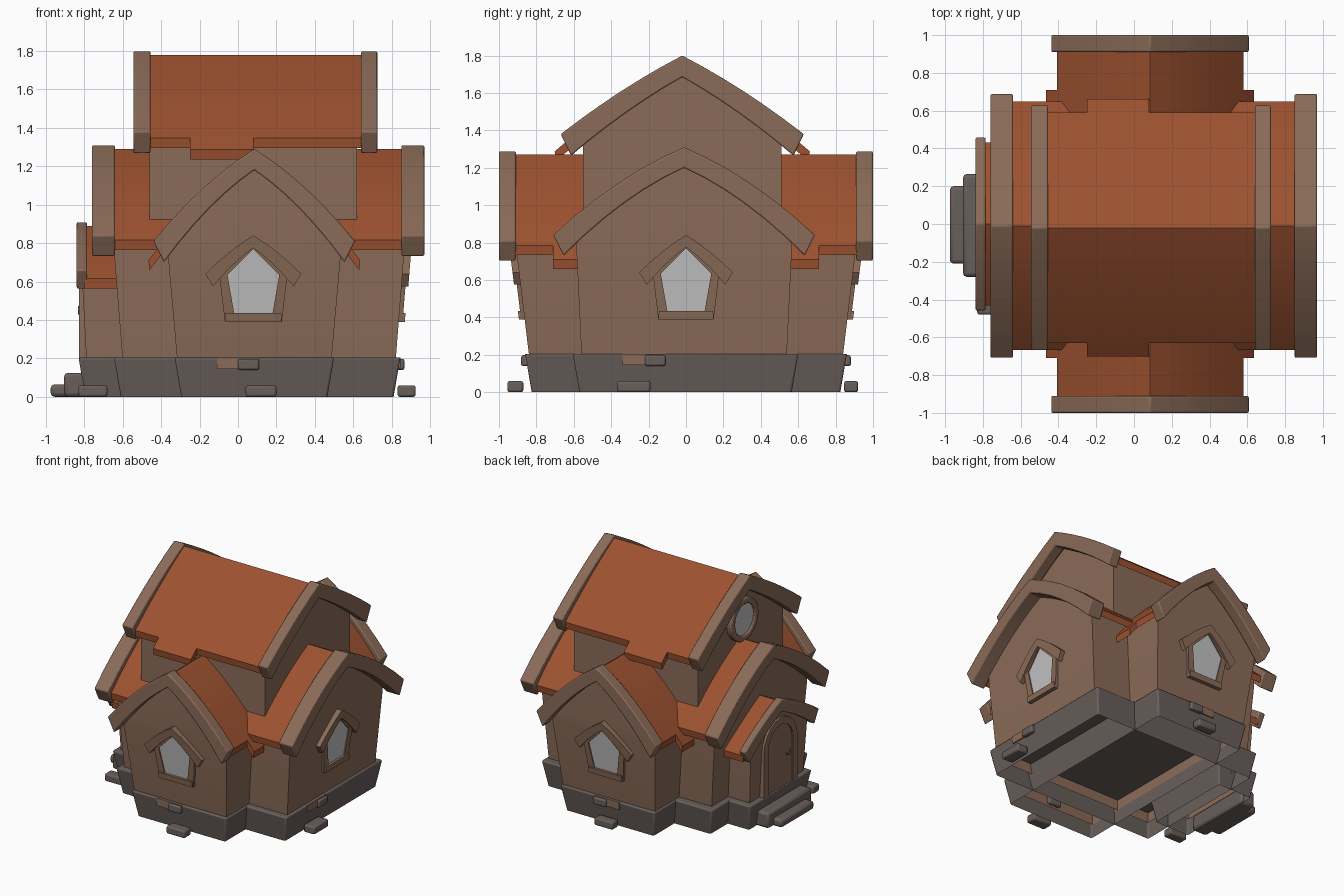
import bpy, bmesh, math

if "Cube" in bpy.data.objects:
    bpy.data.objects.remove(bpy.data.objects["Cube"])


def material(name, rgb):
    m = bpy.data.materials.new(name)
    m.diffuse_color = (*rgb, 1)
    m.use_nodes = True
    m.node_tree.nodes["Principled BSDF"].inputs["Base Color"].default_value = m.diffuse_color
    return m


BROWN = material("brown wood", (0.255, 0.147, 0.097))
ORANGE = material("orange roof tile", (0.335, 0.083, 0.029))
GREY = material("grey stone", (0.14, 0.114, 0.105))
GLASS = material("pale glass", (0.54, 0.54, 0.54))


def finish(name, bm, mat, bevel=0.0):
    bmesh.ops.recalc_face_normals(bm, faces=bm.faces[:])
    me = bpy.data.meshes.new(name)
    bm.to_mesh(me)
    bm.free()
    me.materials.append(mat)
    ob = bpy.data.objects.new(name, me)
    bpy.context.collection.objects.link(ob)
    bpy.ops.object.select_all(action='DESELECT')
    ob.select_set(True)
    bpy.context.view_layer.objects.active = ob
    bpy.ops.object.shade_smooth_by_angle(angle=math.radians(28))
    if bevel:
        mod = ob.modifiers.new("soft edges", 'BEVEL')
        mod.width, mod.segments, mod.limit_method = bevel, 2, 'ANGLE'
        mod.angle_limit = math.radians(40)
    return ob


def place(axis, c, u, z, d):
    """u runs across the gable, d runs along the given axis."""
    return (d, c + u, z) if axis == 'x' else (c + u, d, z)


def prism(name, axis, c, loop, d0, d1, mat, bevel=0.0, hole=None, lean=0.0):
    """Extrude a (u, z) outline along an axis, with optional hole and lean."""
    bm = bmesh.new()
    n = len(loop)

    def ring(pts, d):
        return [bm.verts.new(place(axis, c, u, z, d * (1 + lean * (z - 0.74)))) for u, z in pts]
    a, b = ring(loop, d0), ring(loop, d1)
    pairs = [(a, b)]
    if hole:
        e, f = ring(hole, d0), ring(hole, d1)
        pairs += [(b, f), (f, e), (e, a)]
    else:
        bm.faces.new(a)
        bm.faces.new(b)
    for p, q in pairs:
        for i in range(n):
            j = (i + 1) % n
            bm.faces.new((p[i], p[j], q[j], q[i]))
    return finish(name, bm, mat, bevel)


def box(name, x, y, z, mat, bevel=0.0, grow=0.0, open_bottom=False):
    """Box from ranges; grow widens the top on every side."""
    bm = bmesh.new()
    lo, hi = [[bm.verts.new((px, py, h)) for px, py in (
        (x[0] - g, y[0] - g), (x[1] + g, y[0] - g), (x[1] + g, y[1] + g), (x[0] - g, y[1] + g))]
        for h, g in ((z[0], 0), (z[1], grow))]
    bm.faces.new(hi)
    if not open_bottom:
        bm.faces.new(lo)
    for i in range(4):
        bm.faces.new((lo[i], lo[i - 1], hi[i - 1], hi[i]))
    return finish(name, bm, mat, bevel)


class Gable:
    """Bulging gable curve: half width, ridge height, drop to eave, bulge."""

    def __init__(self, axis, c, w, top, drop, bulge):
        self.axis, self.c, self.w, self.top, self.drop, self.bulge = axis, c, w, top, drop, bulge

    def z(self, u):
        t = abs(u) / self.w
        return self.top - self.drop * ((1 - self.bulge) * t + self.bulge * t * t)

    def tile_z(self, u):
        return self.z(u) - 0.02 - 0.045 * abs(u) / self.w

    def board(self, name, d0, d1, thick, bevel=0.0, tuck=0.055, lean=0.0):
        us = [self.w * i / 6 for i in range(-6, 7)]
        k = 1 - tuck / self.w
        loop = [(u, self.z(u)) for u in us]
        loop += [(u * k, self.z(u) - thick) for u in reversed(us)]
        return prism(name, self.axis, self.c, loop, d0, d1, BROWN, bevel, lean=lean)

    def tiles(self, name, d0, d1, t0, t1):
        us = [self.w * (t0 + (t1 - t0) * i / 12) for i in range(13)]
        loop = [(u, self.tile_z(u)) for u in us]
        loop += [(u * 0.99, self.tile_z(u) - 0.052) for u in reversed(us)]
        return prism(name, self.axis, self.c, loop, d0, d1, ORANGE)

    def walls(self, name, h0, h1, z0, z1, low, high):
        """Leaning walls up to z1, straight gable above; open underneath."""
        bm = bmesh.new()
        arch = [(h1 * i / 6, self.z(h1 * i / 6) - 0.085) for i in range(-6, 7)]
        rings = []
        for d0, d1 in zip(low, high):
            def v(u, z, d):
                return bm.verts.new(place(self.axis, self.c, u, z, d))
            pts = [v(-h0, z0, d0), v(-h1, z1, d1)] + [v(u, z, d1) for u, z in arch]
            pts += [v(h1, z1, d1), v(h0, z0, d0)]
            bm.faces.new((pts[0], pts[1], pts[-2], pts[-1]))
            bm.faces.new(pts[1:-1])
            rings.append(pts)
        a, b = rings
        for i in range(len(a) - 1):
            bm.faces.new((a[i], a[i + 1], b[i + 1], b[i]))
        return finish(name, bm, BROWN)


main = Gable('x', -0.01, 0.70, 1.31, 0.47, 0.38)
wing = Gable('y', 0.085, 0.525, 1.29, 0.48, 0.33)
upper = Gable('x', -0.02, 0.65, 1.80, 0.42, 0.20)
porch = Gable('x', 0.0, 0.46, 0.91, 0.25, 0.30)

# Walls
main.walls("main_walls", 0.545, 0.575, 0.12, 0.75, (-0.595, 0.815), (-0.645, 0.865))
wing.walls("wing_walls", 0.395, 0.45, 0.12, 0.74, (-0.83, 0.83), (-0.905, 0.905))
upper.walls("upper_walls", 0.53, 0.53, 0.80, 1.20, (-0.46, 0.62), (-0.46, 0.62))
porch.walls("porch_walls", 0.33, 0.35, 0.12, 0.58, (-0.785, -0.5), (-0.81, -0.5))

# Tiled roofs and the thick boards at their ends
for g, label, a, b, ends, th in (
        (main, "main", -0.66, 0.87, ((-0.76, -0.64), (0.85, 0.97)), 0.11),
        (wing, "wing", -0.93, 0.93, ((-1.0, -0.91), (0.91, 1.0)), 0.11),
        (upper, "upper", -0.47, 0.66, ((-0.545, -0.455), (0.64, 0.725)), 0.115),
        (porch, "porch", -0.80, -0.58, ((-0.84, -0.785),), 0.10)):
    g.tiles(label + "_roof", a, b, -0.94, 0.94)
    for d0, d1 in ends:
        g.board(label + "_gable_board", d0, d1, th, 0.008)

# Loose tiles sticking out below the eaves
for s in (-1, 1):
    upper.tiles("upper_loose_tiles", -0.25, 0.08, s * 0.93, s * 1.05)
    for e in (-1, 1):
        wing.tiles("wing_loose_tiles", e * 0.56, e * 0.71, s * 0.93, s * 1.05)

# Stone base, open underneath
base = dict(z=(0, 0.205), mat=GREY, bevel=0.012, grow=0.035, open_bottom=True)
box("main_base", (-0.61, 0.81), (-0.57, 0.565), **base)
box("wing_base", (-0.295, 0.465), (-0.825, 0.825), **base)
box("porch_base", (-0.795, -0.5), (-0.35, 0.35), **base)

# Entrance steps
box("lower_step", (-0.975, -0.80), (-0.21, 0.20), (0, 0.065), GREY, 0.02)
box("upper_step", (-0.905, -0.78), (-0.28, 0.265), (0, 0.125), GREY, 0.02)

# Fallen stones on the ground
for x, y in (((0.04, 0.20), (-0.955, -0.87)), ((0.0, 0.16), (0.845, 0.92)),
             ((0.83, 0.925), (-0.37, -0.19)), ((-0.83, -0.68), (-0.48, -0.40))):
    box("fallen_stone", x, y, (0, 0.06), GREY, 0.012)


# Gaps in the base with one loose stone left in each
def gap(axis, c, s, face, lo, hi):
    hole = [(lo, 0.145), (hi, 0.145), (hi, 0.205), (lo, 0.205)]
    stone = [(u, z) for u, z in zip((hi - 0.11, hi, hi, hi - 0.11), (0.14, 0.14, 0.198, 0.198))]
    prism("base_gap", axis, c, hole, s * (face - 0.002), s * (face + 0.006), BROWN)
    prism("loose_stone", axis, c, stone, s * (face - 0.05), s * (face + 0.025), GREY, 0.01)


gap('y', 0, -1, 0.856, -0.11, 0.11)
gap('y', 0, 1, 0.856, -0.02, 0.20)
gap('x', 0, 1, 0.841, -0.34, -0.11)


# Pointed windows leaning with the wall: frame, glass, sill and a little hood
def window(axis, c, s, wall, lean):
    inner = [(-0.10, 0.435), (0.10, 0.435), (0.135, 0.635), (0, 0.77), (-0.135, 0.635)]
    outer = [(-0.148, 0.39), (0.148, 0.39), (0.178, 0.64), (0, 0.81), (-0.178, 0.64)]
    sill = [(-0.148, 0.39), (0.148, 0.39), (0.145, 0.435), (-0.145, 0.435)]
    prism("window_frame", axis, c, outer, s * (wall - 0.06), s * (wall + 0.02), BROWN, hole=inner, lean=lean)
    prism("window_glass", axis, c, inner, s * (wall + 0.004), s * (wall + 0.011), GLASS, lean=lean)
    prism("window_sill", axis, c, sill, s * (wall - 0.03), s * (wall + 0.032), BROWN, lean=lean)
    hood = Gable(axis, c, 0.25, 0.84, 0.20, 0.25)
    hood.board("window_hood", s * (wall - 0.05), s * (wall + 0.035), 0.065, tuck=0.04, lean=lean)


window('y', 0.08, -1, 0.905, 0.133)
window('y', 0.08, 1, 0.905, 0.133)
window('x', 0.0, 1, 0.865, 0.092)


# Round attic window on the entrance side
def circle(r, z, n):
    return [(r * math.cos(2 * math.pi * i / n), z + r * math.sin(2 * math.pi * i / n)) for i in range(n)]


prism("round_window_frame", 'x', -0.02, circle(0.17, 1.44, 16), -0.505, -0.44, BROWN, 0.008,
      hole=circle(0.125, 1.44, 16))
prism("round_window_glass", 'x', -0.02, circle(0.127, 1.44, 16), -0.488, -0.48, GLASS)


# Arched door with frame and knob
def arch(r, z0, z1, n=10):
    top = [(r * math.cos(math.pi * i / n), z1 + r * math.sin(math.pi * i / n)) for i in range(n + 1)]
    return [(-r, z0), (r, z0)] + top


prism("door_frame", 'x', 0, arch(0.21, 0.2, 0.55), -0.828, -0.76, BROWN, hole=arch(0.155, 0.2, 0.55))
prism("door", 'x', 0, arch(0.157, 0.2, 0.55), -0.817, -0.76, BROWN)
prism("door_knob", 'x', -0.1, circle(0.022, 0.45, 8), -0.832, -0.81, GREY)
